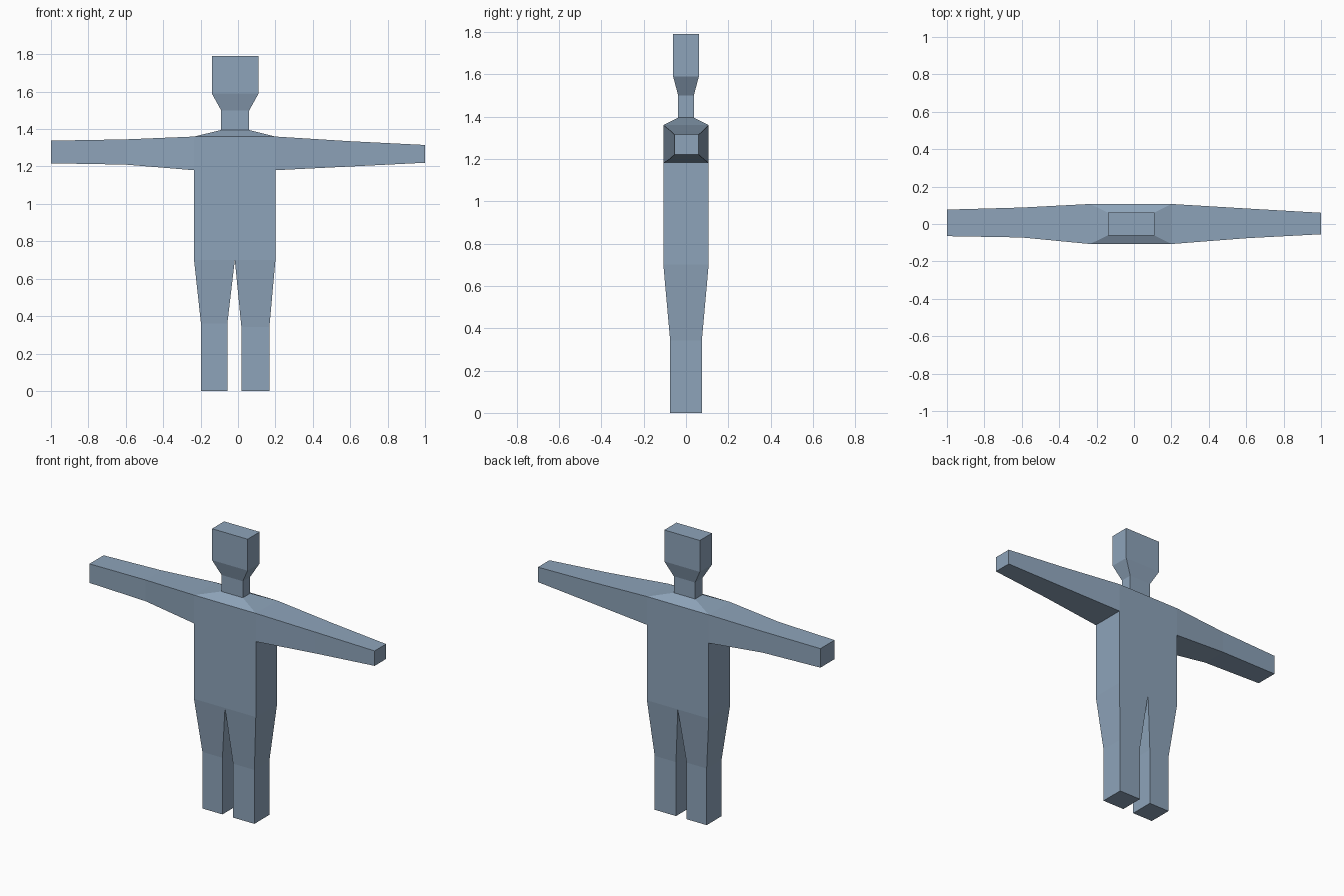
import bpy, bmesh

if "Cube" in bpy.data.objects:
    bpy.data.objects.remove(bpy.data.objects["Cube"])

skin = bpy.data.materials.new("blue_grey")
skin.diffuse_color = (0.27, 0.37, 0.49, 1)
skin.use_nodes = True
skin.node_tree.nodes["Principled BSDF"].inputs["Base Color"].default_value = skin.diffuse_color


def level(x0, x1, y0, y1, z):
    """Horizontal rectangular section."""
    return [(x0, y0, z), (x1, y0, z), (x1, y1, z), (x0, y1, z)]


def slab(x, y0, y1, z0, z1):
    """Upright section across an arm."""
    return [(x, y0, z0), (x, y1, z0), (x, y1, z1), (x, y0, z1)]


def loft(name, sections, cap_end=True, skip=()):
    """Skin four-sided sections; skip holds (row, side) pairs left open for joints."""
    bm = bmesh.new()
    rings = [[bm.verts.new(p) for p in s] for s in sections]
    for r in range(len(rings) - 1):
        a, b = rings[r], rings[r + 1]
        for i in range(4):
            if (r, i) not in skip:
                j = (i + 1) % 4
                bm.faces.new((a[i], a[j], b[j], b[i]))
    if cap_end:
        bm.faces.new(rings[-1])
    # Point every face away from the part's own core line
    bm.normal_update()
    for f in bm.faces:
        c = f.calc_center_median()
        if f.normal.dot(c - core(sections, c)) < 0:
            f.normal_flip()
    me = bpy.data.meshes.new(name)
    bm.to_mesh(me)
    bm.free()
    me.materials.append(skin)
    bpy.context.collection.objects.link(bpy.data.objects.new(name, me))


def core(sections, c):
    """Nearest midpoint between neighbouring section centres."""
    from mathutils import Vector
    mids = [sum((Vector(p) for p in s), Vector()) / 4 for s in sections]
    pts = [(a + b) / 2 for a, b in zip(mids, mids[1:])]
    return min(pts, key=lambda p: (p - c).length)


D = 0.107  # half depth of the body

# Torso, with side openings at the shoulders
loft("torso", [level(-0.235, 0.2, -D, D, z) for z in (0.70, 1.18, 1.36)],
     cap_end=False, skip={(1, 1), (1, 3)})

# Sloping shoulders, neck and head
loft("neck_and_head", [
    level(-0.235, 0.2, -D, D, 1.36),
    level(-0.09, 0.06, -0.037, 0.037, 1.395),
    level(-0.09, 0.06, -0.037, 0.037, 1.50),
    level(-0.14, 0.11, -0.061, 0.061, 1.59),
    level(-0.14, 0.11, -0.061, 0.061, 1.79)])

# Arms, shoulder to hand
loft("left_arm", [slab(-0.235, -D, D, 1.18, 1.36),
                  slab(-0.60, -0.072, 0.088, 1.21, 1.345),
                  slab(-1.0, -0.065, 0.077, 1.217, 1.338)])
loft("right_arm", [slab(0.2, -D, D, 1.18, 1.36),
                   slab(0.6, -0.076, 0.083, 1.20, 1.335),
                   slab(1.0, -0.055, 0.06, 1.22, 1.315)])

# Legs, hip to foot
for name, hip, shin, knee_z in (("left_leg", (-0.235, -0.017), (-0.198, -0.057), 0.36),
                                ("right_leg", (-0.017, 0.2), (0.018, 0.168), 0.343)):
    loft(name, [level(*hip, -D, D, 0.70),
                level(*shin, -0.075, 0.075, knee_z),
                level(*shin, -0.075, 0.075, 0.0)])
